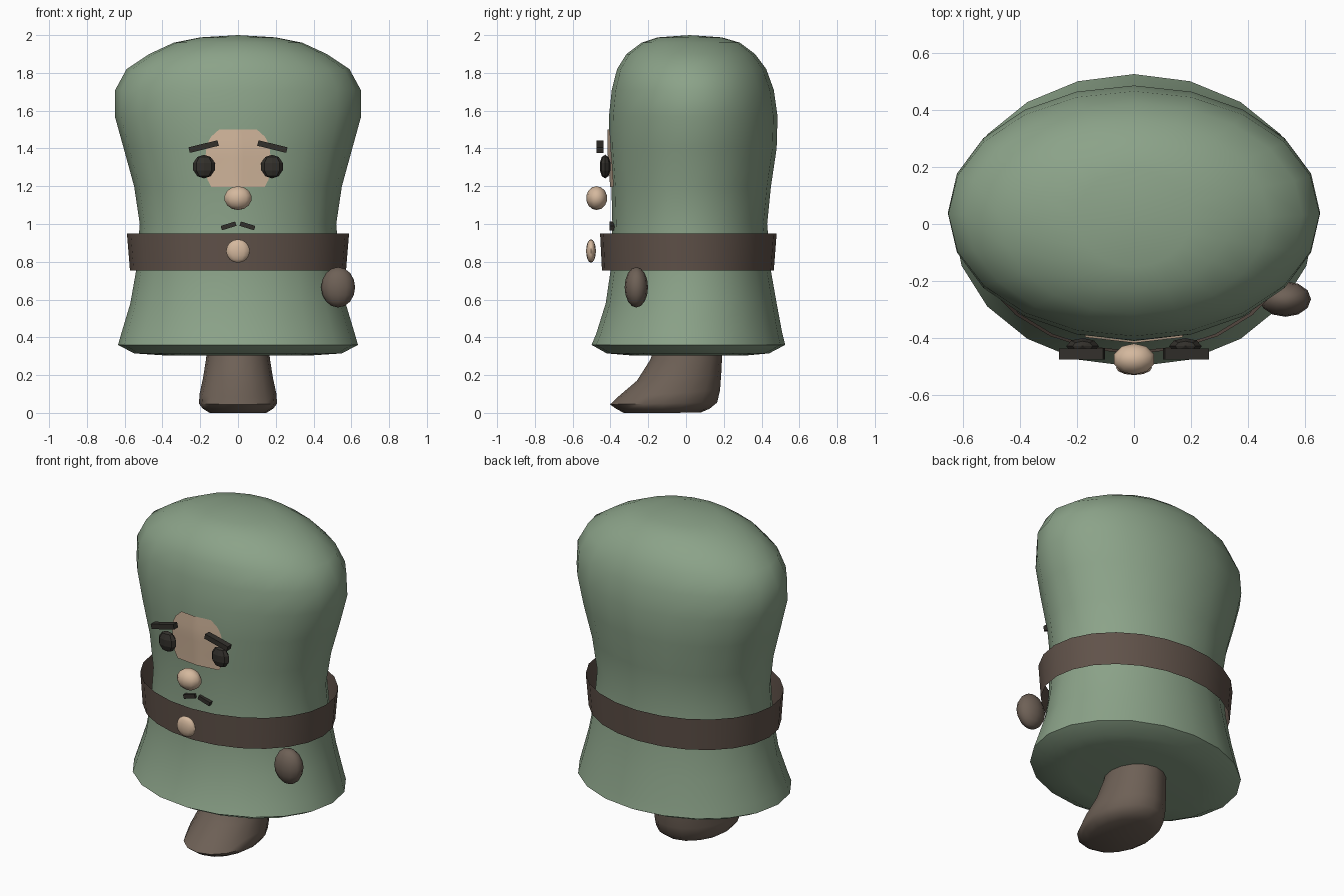
import bpy, bmesh, math
from mathutils import Vector
from mathutils.bvhtree import BVHTree

if "Cube" in bpy.data.objects:
    bpy.data.objects.remove(bpy.data.objects["Cube"])


def mat(name, rgb):
    m = bpy.data.materials.new(name)
    m.diffuse_color = (*rgb, 1)
    m.use_nodes = True
    m.node_tree.nodes["Principled BSDF"].inputs["Base Color"].default_value = m.diffuse_color
    return m


GREEN = mat("sage_green", (0.26, 0.365, 0.25))
BOOT = mat("boot_brown", (0.155, 0.118, 0.093))
BELT = mat("belt_brown", (0.118, 0.085, 0.068))
SKIN = mat("skin", (0.66, 0.48, 0.34))
DARK = mat("charcoal", (0.032, 0.029, 0.024))


def finish(name, bm, material, smooth=None, fix=True):
    if fix:
        bmesh.ops.recalc_face_normals(bm, faces=bm.faces)
    me = bpy.data.meshes.new(name)
    bm.to_mesh(me)
    bm.free()
    ob = bpy.data.objects.new(name, me)
    bpy.context.collection.objects.link(ob)
    me.materials.append(material)
    if smooth:
        bpy.ops.object.select_all(action='DESELECT')
        ob.select_set(True)
        bpy.context.view_layer.objects.active = ob
        bpy.ops.object.shade_smooth_by_angle(angle=math.radians(smooth))
    return ob


def loft(rings, sides, caps=True):
    """Elliptical rings given as (z, half width, front y, back y[, front z])."""
    bm = bmesh.new()
    loops = []
    for r in rings:
        z, w, f, b = r[:4]
        zf = r[4] if len(r) > 4 else z
        loop = []
        for i in range(sides):
            a = math.tau * i / sides
            t = (1 - math.cos(a)) / 2          # 0 at the front, 1 at the back
            loop.append(bm.verts.new((w * math.sin(a), f + (b - f) * t, zf + (z - zf) * t)))
        loops.append(loop)
    for lo, hi in zip(loops, loops[1:]):
        for i in range(sides):
            j = (i + 1) % sides
            bm.faces.new((lo[i], lo[j], hi[j], hi[i]))
    if caps:
        for loop in (loops[0], loops[-1]):
            c = bm.verts.new(sum((v.co for v in loop), Vector()) / sides)
            for i in range(sides):
                bm.faces.new((loop[i], loop[(i + 1) % sides], c))
    return bm


def ball(name, loc, radii, material, seg=12, rings=8, smooth=60):
    bm = bmesh.new()
    bmesh.ops.create_uvsphere(bm, u_segments=seg, v_segments=rings, radius=1)
    for v in bm.verts:
        v.co = Vector(c + r * p for c, r, p in zip(loc, radii, v.co))
    return finish(name, bm, material, smooth)


def bar(name, loc, size, tilt, material):
    bm = bmesh.new()
    bmesh.ops.create_cube(bm, size=1)
    c, s = math.cos(tilt), math.sin(tilt)
    for v in bm.verts:
        x, y, z = (p * k for p, k in zip(v.co, size))
        v.co = Vector((x * c + z * s, y, z * c - x * s)) + Vector(loc)
    return finish(name, bm, material)


# Body and tall hat in one flared shape
body_rings = [
    (0.305, 0.40, -0.30, 0.33), (0.315, 0.55, -0.42, 0.44), (0.36, 0.635, -0.50, 0.525),
    (0.42, 0.618, -0.475, 0.51), (0.58, 0.57, -0.425, 0.48), (0.75, 0.54, -0.40, 0.45),
    (1.0, 0.52, -0.39, 0.43), (1.2, 0.55, -0.395, 0.45), (1.4, 0.605, -0.41, 0.48),
    (1.57, 0.652, -0.408, 0.485), (1.71, 0.65, -0.393, 0.465), (1.82, 0.59, -0.365, 0.425),
    (1.9, 0.47, -0.315, 0.365), (1.96, 0.34, -0.235, 0.285), (1.988, 0.20, -0.15, 0.19)]
bm = loft(body_rings, 20)
top = max(bm.verts, key=lambda v: v.co.z)
for v in bm.verts:
    if v.co.z == top.co.z and abs(v.co.x) < 0.001 and len(v.link_edges) == 20:
        v.co.z = 2.0
tree = BVHTree.FromBMesh(bm)
finish("body", bm, GREEN, 65)

# Face patch laid just over the front of the body, with a rounded top
bm = bmesh.new()
cols, rows = 12, 8
grid = []
for j in range(rows + 1):
    z = 1.195 + 0.305 * j / rows
    half = 0.172 * max(0.2, 1 - abs((z - 1.33) / 0.195) ** 3) ** 0.5
    line = []
    for i in range(cols + 1):
        x = half * (2 * i / cols - 1)
        hit = tree.ray_cast(Vector((x, -2, z)), Vector((0, 1, 0)))[0]
        line.append(bm.verts.new((x, hit.y - 0.007, z)))
    grid.append(line)
for lo, hi in zip(grid, grid[1:]):
    for i in range(cols):
        bm.faces.new((lo[i], lo[i + 1], hi[i + 1], hi[i]))
finish("face_patch", bm, SKIN, 60, fix=False)

# Open belt band with a round buckle
finish("belt", loft([(0.755, 0.572, -0.445, 0.465), (0.95, 0.588, -0.455, 0.48)], 24, False), BELT, 30)
ball("buckle", (0, -0.503, 0.857), (0.063, 0.026, 0.062), SKIN)

# Single boot, leaning forward to the toe
finish("boot", loft([
    (0.012, 0.15, -0.33, 0.08, 0.012), (0.022, 0.188, -0.375, 0.125, 0.025),
    (0.055, 0.207, -0.402, 0.165, 0.045), (0.12, 0.203, -0.36, 0.18, 0.085),
    (0.2, 0.185, -0.26, 0.186, 0.17), (0.28, 0.17, -0.19, 0.19),
    (0.36, 0.16, -0.16, 0.19)], 16), BOOT, 60)

# Lone hand and the nose
ball("hand", (0.53, -0.263, 0.665), (0.09, 0.062, 0.107), BOOT)
ball("nose", (0, -0.473, 1.137), (0.076, 0.056, 0.063), SKIN, 10, 7)

# Eyes, eyebrows and moustache, mirrored
for s, side in ((-1, "left"), (1, "right")):
    ball("eye_" + side, (s * 0.18, -0.428, 1.304), (0.06, 0.03, 0.063), DARK, 8, 5, None)
    bar("eyebrow_" + side, (s * 0.182, -0.455, 1.41), (0.158, 0.038, 0.03), s * 0.24, DARK)
    bar("moustache_" + side, (s * 0.05, -0.391, 0.99), (0.08, 0.026, 0.024), s * 0.3, DARK)

# Settle the boot sole on the ground
for v in bpy.data.objects["boot"].data.vertices:
    if v.co.z < 0.02:
        v.co.z = 0.003 if v.co.y > 0 else 0.0
